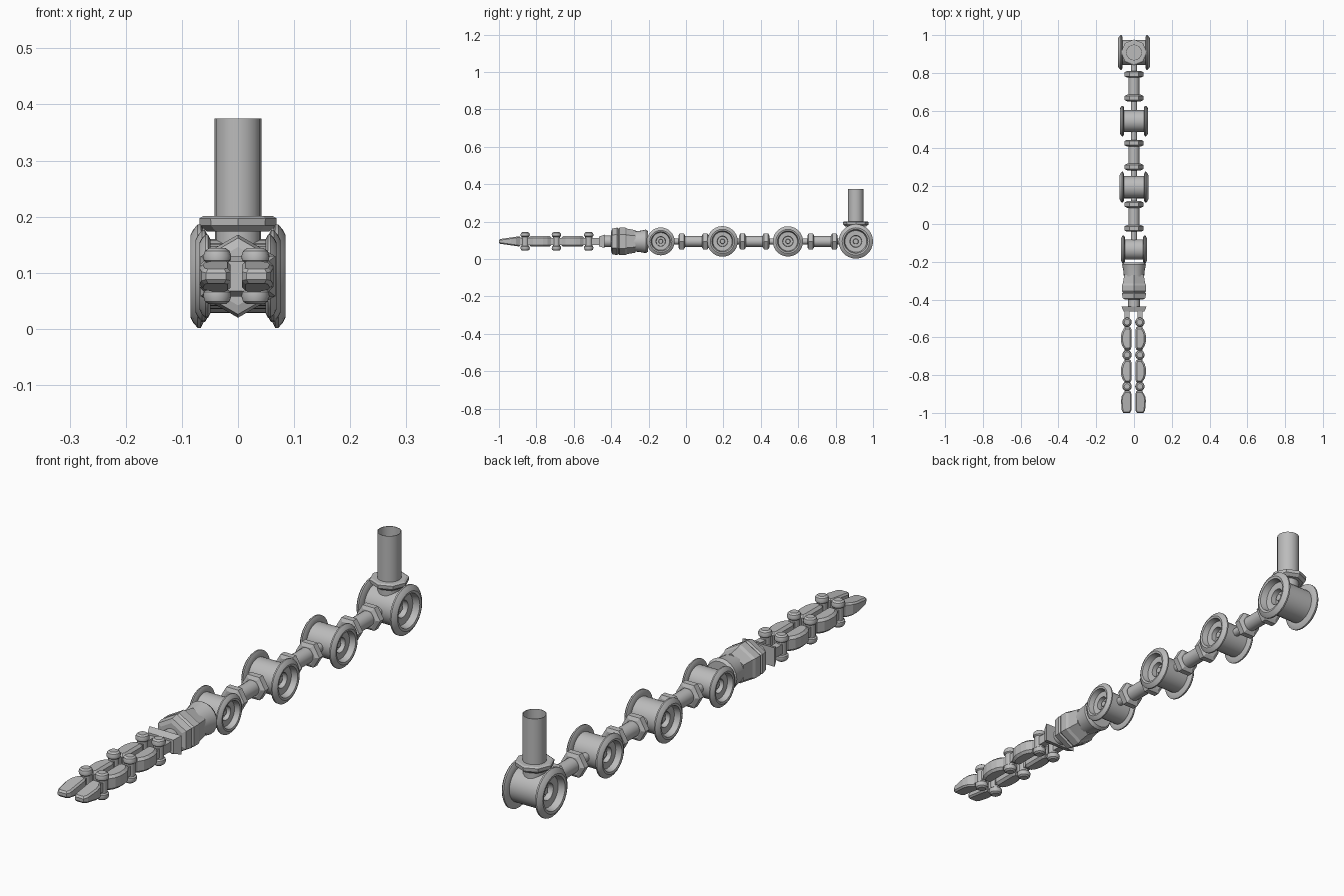
import bpy, bmesh, math
from mathutils import Matrix, Vector

if "Cube" in bpy.data.objects:
    bpy.data.objects.remove(bpy.data.objects["Cube"])

ZC = 0.094          # height of the arm axis
MID = -0.003        # centre of the finger pair

grey = bpy.data.materials.new("light grey")
grey.diffuse_color = (0.5, 0.5, 0.5, 1)
grey.use_nodes = True
grey.node_tree.nodes["Principled BSDF"].inputs["Base Color"].default_value = grey.diffuse_color

AXES = {"X": Matrix.Rotation(math.pi / 2, 4, "Y"),
        "Y": Matrix.Rotation(-math.pi / 2, 4, "X"),
        "Z": Matrix.Identity(4)}


def finish(name, bm, smooth=True):
    bmesh.ops.remove_doubles(bm, verts=bm.verts, dist=1e-5)
    bmesh.ops.recalc_face_normals(bm, faces=bm.faces)
    me = bpy.data.meshes.new(name)
    bm.to_mesh(me)
    bm.free()
    me.materials.append(grey)
    ob = bpy.data.objects.new(name, me)
    bpy.context.collection.objects.link(ob)
    if smooth:
        bpy.ops.object.select_all(action="DESELECT")
        ob.select_set(True)
        bpy.context.view_layer.objects.active = ob
        bpy.ops.object.shade_smooth_by_angle(angle=math.radians(32))
    return ob


def lathe(name, profile, axis, loc, sides=24, turn=0.0, smooth=True):
    """Spin (distance along axis, radius) points round an axis."""
    bm = bmesh.new()
    m = Matrix.Translation(loc) @ AXES[axis]
    rings = []
    for h, r in profile:
        rings.append([bm.verts.new(m @ Vector((r * math.cos(a), r * math.sin(a), h)))
                      for a in (turn + 2 * math.pi * i / sides for i in range(sides))])
    for a, b in zip(rings, rings[1:]):
        for i in range(sides):
            j = (i + 1) % sides
            bm.faces.new((a[i], a[j], b[j], b[i]))
    for ring, (h, r) in ((rings[0], profile[0]), (rings[-1], profile[-1])):
        if r > 1e-4:
            bm.faces.new(ring)
    return finish(name, bm, smooth)


def prism(name, outline, half_heights, bevel=0.0):
    """Extrude an xy outline about the arm axis; one half height per point."""
    bm = bmesh.new()
    low = [bm.verts.new((x, y, ZC - h)) for (x, y), h in zip(outline, half_heights)]
    top = [bm.verts.new((x, y, ZC + h)) for (x, y), h in zip(outline, half_heights)]
    bm.faces.new(low)
    bm.faces.new(top)
    n = len(outline)
    for i in range(n):
        j = (i + 1) % n
        bm.faces.new((low[i], low[j], top[j], top[i]))
    if bevel:
        bmesh.ops.recalc_face_normals(bm, faces=bm.faces)
        rims = [e for e in bm.edges if (e.verts[0] in low) == (e.verts[1] in low)]
        bmesh.ops.bevel(bm, geom=rims, offset=bevel, segments=1, affect="EDGES")
    return finish(name, bm, False)


# Spool joints with flared rims, recessed ends and a hub pin
HALF = [(0.060, 0.066), (0.060, 0.080), (0.066, 0.092), (0.072, 0.092), (0.080, 0.083),
        (0.085, 0.073), (0.083, 0.064), (0.058, 0.058), (0.056, 0.032),
        (0.035, 0.030), (0.035, 0.015), (0.048, 0.013), (0.048, 0.0)]
for name, y, s in (("shoulder_spool", 0.908, 1.0), ("upper_spool", 0.545, 0.88),
                   ("elbow_spool", 0.195, 0.89), ("wrist_spool", -0.135, 0.81)):
    prof = [(-x * s, r * s) for x, r in reversed(HALF)] + [(x * s, r * s) for x, r in HALF]
    lathe(name, prof, "X", (0, y, ZC), 28)

# Mounting post: neck, collar and open tube
lathe("post_neck", [(0.14, 0.041), (0.178, 0.041)], "Z", (0, 0.908, 0), 16)
lathe("post_collar", [(0.174, 0.056), (0.184, 0.068), (0.197, 0.069), (0.201, 0.062)],
      "Z", (0, 0.908, 0), 8, 0, False)
lathe("post_tube", [(0.2, 0.0), (0.2, 0.042), (0.375, 0.042), (0.375, 0.040),
                    (0.203, 0.040), (0.203, 0.0)], "Z", (0, 0.908, 0), 16)

# Link rods with a hexagonal nut near each end
for name, y, reach in (("upper_link", 0.73, 0.13), ("middle_link", 0.365, 0.13),
                       ("lower_link", 0.04, 0.13)):
    lathe(name + "_pin", [(-reach, 0.016), (reach, 0.016)], "Y", (0, y, ZC), 16)
    lathe(name + "_rod", [(-0.063, 0.029), (0.063, 0.029)], "Y", (0, y, ZC), 16)
    for end, d in (("_back_nut", 0.063), ("_front_nut", -0.063)):
        lathe(name + end, [(-0.018, 0.036), (-0.011, 0.050), (0.011, 0.050), (0.018, 0.036)],
              "Y", (0, y + d, ZC), 6, 0, False)

# Wrist housing
lathe("wrist_cuff", [(-0.285, 0.053), (-0.245, 0.057), (-0.215, 0.063), (-0.203, 0.055)],
      "Y", (0, 0, ZC), 20)
lathe("wrist_housing", [(-0.400, 0.052), (-0.395, 0.068), (-0.368, 0.074), (-0.362, 0.068),
                        (-0.355, 0.074), (-0.325, 0.074), (-0.315, 0.068), (-0.270, 0.060)],
      "Y", (0, 0, ZC), 6, math.pi / 2, False)
lathe("wrist_rod", [(-0.45, 0.031), (-0.39, 0.031)], "Y", (0, 0, ZC), 16)

# Palm plate
prism("palm_plate", [(-0.067, -0.436), (0.067, -0.436), (0.054, -0.464), (-0.054, -0.464)],
      [0.036, 0.036, 0.026, 0.026])

# Two jointed fingers, mirrored left and right
KNUCKLES = (-0.52, -0.693, -0.860)
for side, s in (("left", -1), ("right", 1)):
    def fx(d):
        return MID + s * d

    def bar(name, y0, y1):
        prism(name, [(fx(0.021), y0), (fx(0.047), y0), (fx(0.047), y1), (fx(0.021), y1)],
              [0.018] * 4)

    bar(side + "_finger_root", -0.46, -0.52)
    for i, y in enumerate(KNUCKLES):
        # pin with rounded caps
        lathe(f"{side}_knuckle_{i + 1}",
              [(-0.050, 0.015), (-0.045, 0.022), (-0.036, 0.025), (-0.028, 0.024),
               (-0.024, 0.019), (0.024, 0.019), (0.028, 0.024), (0.036, 0.025),
               (0.045, 0.022), (0.050, 0.015)], "Z", (fx(0.034), y, ZC), 16)
        bar(f"{side}_hinge_{i + 1}", y + 0.035, y - 0.035)
        if i < 2:
            # bulged finger segment
            a, b = y - 0.026, y - 0.146
            pts = [(0.016, a), (0.046, a), (0.060, a - 0.022), (0.066, a - 0.045),
                   (0.066, b + 0.045), (0.060, b + 0.022), (0.046, b), (0.016, b),
                   (0.010, b + 0.015), (0.010, a - 0.015)]
            prism(f"{side}_segment_{i + 1}", [(fx(d), q) for d, q in pts],
                  [0.028] * len(pts), 0.009)
    # tapered fingertip
    pts = [(0.016, -0.885), (0.046, -0.885), (0.062, -0.910), (0.066, -0.935),
           (0.062, -0.985), (0.054, -1.0), (0.018, -1.0), (0.010, -0.985), (0.010, -0.90)]
    prism(side + "_fingertip", [(fx(d), q) for d, q in pts],
          [0.012 + 0.016 * (q + 1.0) / 0.115 for d, q in pts], 0.006)
